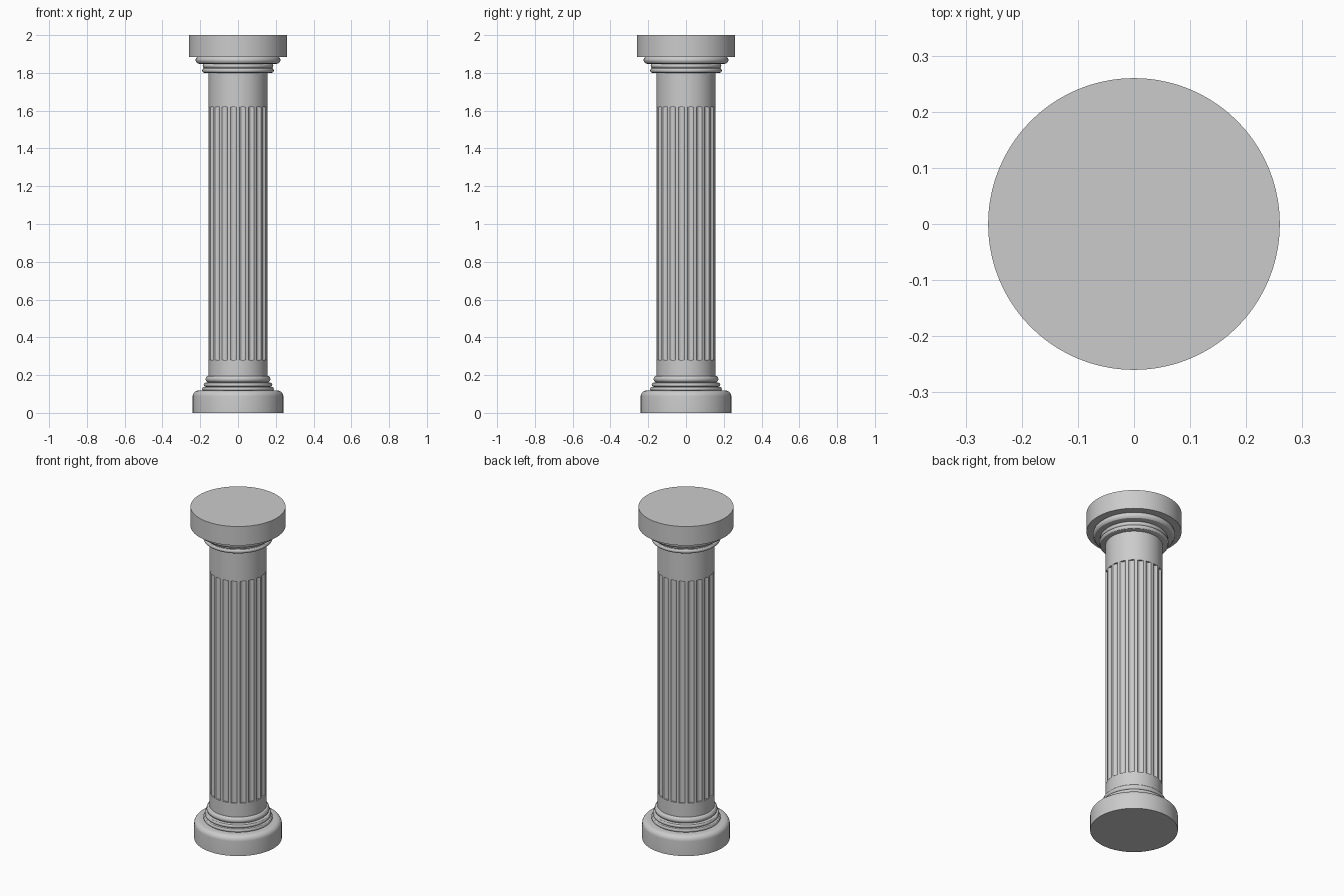
import bpy
from math import sin, cos, pi, radians

if "Cube" in bpy.data.objects:
    bpy.data.objects.remove(bpy.data.objects["Cube"])

SEG = 80


def make(name, verts, faces, angle=30):
    mesh = bpy.data.meshes.new(name)
    mesh.from_pydata(verts, [], faces)
    mesh.update()
    ob = bpy.data.objects.new(name, mesh)
    bpy.context.collection.objects.link(ob)
    bpy.ops.object.select_all(action='DESELECT')
    ob.select_set(True)
    bpy.context.view_layer.objects.active = ob
    bpy.ops.object.shade_smooth_by_angle(angle=radians(angle))
    return ob


def side_faces(rows, n):
    return [(r * n + i, r * n + (i + 1) % n, (r + 1) * n + (i + 1) % n, (r + 1) * n + i)
            for r in range(rows - 1) for i in range(n)]


def lathe(name, profile):
    """Solid of revolution from (radius, z) points listed bottom to top."""
    verts = [(r * cos(2 * pi * i / SEG), r * sin(2 * pi * i / SEG), z)
             for r, z in profile for i in range(SEG)]
    faces = side_faces(len(profile), SEG)
    last = (len(profile) - 1) * SEG
    faces += [tuple(reversed(range(SEG))), tuple(range(last, last + SEG))]
    return make(name, verts, faces)


def bead(r, z0, z1, steps=6):
    """Half-round moulding whose outermost radius is r."""
    h = (z1 - z0) / 2
    return [(r - h + h * cos(a), z0 + h + h * sin(a))
            for a in (-pi / 2 + pi * k / steps for k in range(steps + 1))]


# plinth with rounded upper edge
plinth_round = [(0.21 + 0.03 * cos(a), 0.088 + 0.03 * sin(a))
                for a in (pi / 2 * k / 6 for k in range(7))]
lathe("plinth", [(0.24, 0)] + plinth_round)

# base mouldings stepping in towards the shaft
lathe("base_lower_ring", bead(0.19, 0.116, 0.138))
lathe("base_middle_ring", bead(0.182, 0.138, 0.16))
lathe("base_upper_ring", bead(0.172, 0.16, 0.197))

# plain ends of the shaft
R = 0.156
lathe("shaft_foot", [(R, 0.18), (R, 0.28)])
lathe("shaft_neck", [(R, 1.62), (R, 1.82)])

# fluted shaft: shallow round grooves between narrow fillets
FLUTES, DEPTH, STEPS = 20, 0.011, 6
ring = []
for f in range(FLUTES):
    for k in range(STEPS + 1):
        t = k / STEPS
        a = 2 * pi * (f + 0.16 + 0.68 * t) / FLUTES
        r = R - DEPTH * sin(pi * t) ** 0.7 if 0 < k < STEPS else R
        ring.append((r * cos(a), r * sin(a)))
make("fluted_shaft", [(x, y, z) for z in (0.28, 1.62) for x, y in ring],
     side_faces(2, len(ring)))

# capital mouldings stepping out to the top slab
lathe("capital_lower_ring", bead(0.19, 1.80, 1.826))
lathe("capital_middle_ring", bead(0.187, 1.824, 1.85))
lathe("capital_upper_ring", bead(0.225, 1.848, 1.888))
lathe("capital_slab", [(0.26, 1.885), (0.26, 2.0)])
